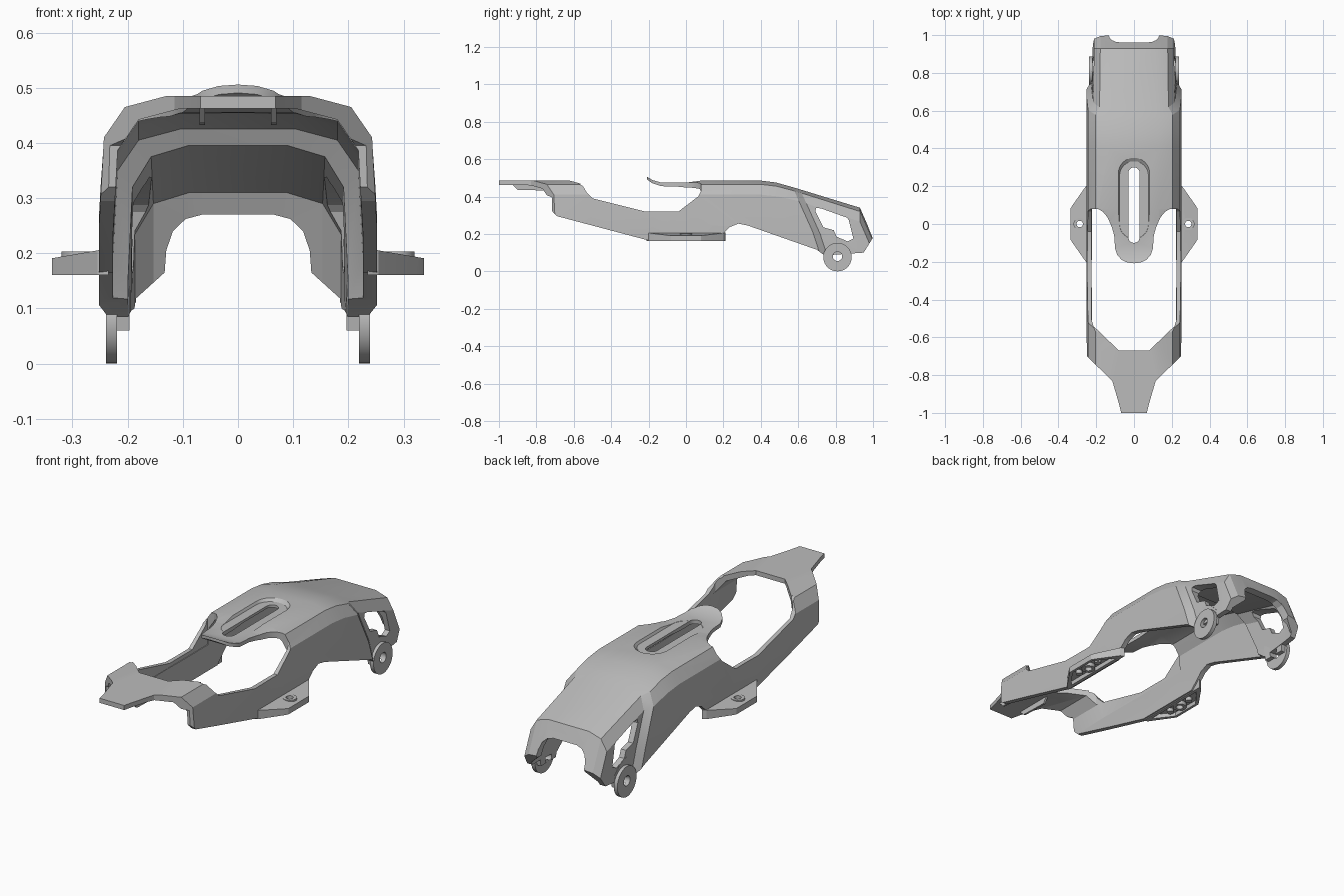
import bpy, bmesh, math
from mathutils import Vector

if "Cube" in bpy.data.objects:
    bpy.data.objects.remove(bpy.data.objects["Cube"])

grey = bpy.data.materials.new("mid_grey")
grey.use_nodes = True
grey.diffuse_color = (0.5, 0.5, 0.5, 1)
grey.node_tree.nodes["Principled BSDF"].inputs["Base Color"].default_value = (0.5, 0.5, 0.5, 1)


def finish(name, bm):
    bmesh.ops.recalc_face_normals(bm, faces=bm.faces)
    mesh = bpy.data.meshes.new(name)
    bm.to_mesh(mesh)
    bm.free()
    mesh.materials.append(grey)
    obj = bpy.data.objects.new(name, mesh)
    bpy.context.collection.objects.link(obj)
    return obj


def prism(name, points, axis, low, high, low_scale=1.0):
    """Extrude an outline along an axis; the low end may be scaled about its centre."""
    bm = bmesh.new()
    mid = sum((Vector(p) for p in points), Vector((0, 0))) / len(points)

    def ring(level, scale):
        out = []
        for p in points:
            a, b = mid + (Vector(p) - mid) * scale
            co = {"x": (level, a, b), "y": (a, level, b), "z": (a, b, level)}[axis]
            out.append(bm.verts.new(co))
        return out
    bottom, top = ring(low, low_scale), ring(high, 1)
    bm.faces.new(bottom)
    bm.faces.new(top)
    for i in range(len(points)):
        j = (i + 1) % len(points)
        bm.faces.new((bottom[i], bottom[j], top[j], top[i]))
    return finish(name, bm)


def circle(cx, cy, r, n=32):
    return [(cx + r * math.cos(2 * math.pi * i / n), cy + r * math.sin(2 * math.pi * i / n))
            for i in range(n)]


def slot(r, y0, y1, n=12):
    arc = [(r * math.cos(math.pi * i / n), r * math.sin(math.pi * i / n)) for i in range(n + 1)]
    return [(x, y1 - r + y) for x, y in arc] + [(-x, y0 + r - y) for x, y in arc]


def mirrored(half):
    return half + [(-x, y) for x, y in reversed(half) if x > 0]


def loft(name, stations, inset):
    """Arched body: each station is y, roof height, width factor and backward lean."""
    bm = bmesh.new()
    rings = []
    for y, top, k, lean in stations:
        half = [(0.13, 0), (0.205, 0.02), (0.243, 0.075), (0.252, 0.24)]
        pts = [(x * k - inset, top - d) for x, d in half]
        pts.append((pts[-1][0], -0.15))
        pts += [(-x, z) for x, z in reversed(pts)]
        rings.append([bm.verts.new((x, y + lean * (top - max(z, -0.05)), z)) for x, z in pts])
    for a, b in zip(rings, rings[1:]):
        for i in range(len(a)):
            j = (i + 1) % len(a)
            bm.faces.new((a[i], a[j], b[j], b[i]))
    bm.faces.new(rings[0])
    bm.faces.new(rings[-1])
    return finish(name, bm)


def boolean(target, tool, operation="DIFFERENCE"):
    mod = target.modifiers.new("cut", "BOOLEAN")
    mod.operation, mod.solver, mod.object = operation, "EXACT", tool
    bpy.context.view_layer.objects.active = target
    bpy.ops.object.modifier_apply(modifier=mod.name)
    bpy.data.objects.remove(tool)


def smooth(obj):
    bpy.ops.object.select_all(action="DESELECT")
    obj.select_set(True)
    bpy.context.view_layer.objects.active = obj
    bpy.ops.object.shade_smooth_by_angle(angle=math.radians(25))


# Arched shell: outer loft minus inner loft, stepping narrower at the rear
shell = loft("body_shell", [
    (-1, 0.485, 1, 0), (-0.5, 0.485, 1, 0), (-0.21, 0.507, 1, 0), (-0.18, 0.488, 1, 0),
    (-0.13, 0.474, 1, 0), (0, 0.474, 1, 0), (0.08, 0.485, 1, 0), (0.4, 0.485, 1, 0),
    (0.48, 0.475, 1, 0.2), (0.57, 0.45, 1, 0.45), (0.61, 0.438, 0.89, 0.45),
    (0.93, 0.34, 0.87, 0), (1.0, 0.18, 0.87, 0)], 0)
boolean(shell, loft("inner_cutter", [
    (-1.1, 0.462, 1, 0), (-0.5, 0.462, 1, 0), (-0.21, 0.492, 1, 0), (-0.18, 0.471, 1, 0),
    (-0.13, 0.455, 1, 0), (0, 0.453, 1, 0), (0.08, 0.46, 1, 0), (0.4, 0.46, 1, 0),
    (0.47, 0.45, 1, 0.2), (0.56, 0.425, 1, 0.45), (0.575, 0.395, 0.89, 0.45),
    (0.9, 0.31, 0.87, 0), (0.965, 0.165, 0.87, 0)], 0.025))

# Lower edge seen from the side
boolean(shell, prism("lower_cutter", [
    (-1.2, 0.41), (-0.75, 0.41), (-0.717, 0.395), (-0.715, 0.32), (-0.69, 0.295),
    (-0.2, 0.165), (0.16, 0.165), (0.235, 0.237), (0.28, 0.255), (0.33, 0.245), (0.7, 0.115),
    (0.74, 0.085), (0.88, 0.095), (0.95, 0.1), (1.0, 0.18), (1.1, 0.2), (1.1, -0.4),
    (-1.2, -0.4)], "x", -0.5, 0.5))

# Large top opening around the tongue
boolean(shell, prism("opening_cutter", mirrored([
    (0, -0.67), (0.08, -0.67), (0.215, -0.54), (0.226, -0.5), (0.226, 0.08), (0.19, 0.08),
    (0.165, 0.065), (0.14, 0.035), (0.118, -0.015), (0.105, -0.06), (0.1, -0.13),
    (0.088, -0.165), (0.065, -0.19), (0.035, -0.204), (0, -0.208)]), "z", 0.3, 0.7))

# Sides: lowered sill, tapered nose outline and rear window
for s in (-1, 1):
    low, high = sorted((s * 0.19, s * 0.4))
    boolean(shell, prism("sill_cutter", [
        (-0.64, 0.489), (-0.59, 0.478), (-0.55, 0.455), (-0.53, 0.42), (-0.5, 0.39),
        (-0.22, 0.32), (-0.04, 0.32), (0.065, 0.4), (0.08, 0.43), (0.08, 0.7),
        (-0.64, 0.7)], "x", low, high))
    boolean(shell, prism("nose_cutter", [
        (s * x, y) for x, y in [(0.068, -1.1), (0.068, -1), (0.08, -0.95), (0.115, -0.83),
                                (0.25, -0.7), (0.4, -0.7), (0.4, -1.1)]], "z", 0.3, 0.7))
    low, high = sorted((s * 0.12, s * 0.4))
    boolean(shell, prism("window_cutter", [
        (0.695, 0.338), (0.72, 0.337), (0.86, 0.287), (0.87, 0.275), (0.895, 0.175),
        (0.865, 0.16), (0.805, 0.185), (0.79, 0.22), (0.735, 0.235), (0.692, 0.32)],
        "x", low, high))

# Rear notch, recessed channel and long slot
boolean(shell, prism("notch_cutter", mirrored([
    (0, 0.27), (0.065, 0.27), (0.095, 0.262), (0.118, 0.24), (0.13, 0.205), (0.133, 0.165),
    (0.185, 0.118), (0.185, -0.2)]), "y", 0.85, 1.2))
boolean(shell, prism("channel_cutter", slot(0.085, -0.1, 0.355), "z", 0.473, 0.488, 0.9))
boolean(shell, prism("slot_cutter", slot(0.03, -0.1, 0.3), "z", 0.35, 0.7))
smooth(shell)

for s, side in ((1, "left"), (-1, "right")):
    # Mounting wing: sloped top, hollow underside, bolt boss
    wing = prism(side + "_wing", [(s * x, y) for x, y in [
        (0.235, 0.21), (0.255, 0.2), (0.325, 0.1), (0.337, 0.08), (0.337, -0.08),
        (0.325, -0.1), (0.255, -0.2), (0.235, -0.21)]], "z", 0.161, 0.24)
    boolean(wing, prism("slope_cutter", [
        (s * 0.2, 0.208), (s * 0.25, 0.206), (s * 0.4, 0.18), (s * 0.4, 0.4), (s * 0.2, 0.4)],
        "y", -0.5, 0.5))
    boolean(wing, prism("pocket_cutter", [(s * x, y) for x, y in [
        (0.252, 0.17), (0.324, 0.075), (0.324, -0.075), (0.252, -0.17)]], "z", 0.1, 0.182))
    boolean(wing, prism("boss", circle(s * 0.287, 0, 0.033), "z", 0.163, 0.203), "UNION")
    boolean(wing, prism("bolt_cutter", circle(s * 0.287, 0, 0.017), "z", 0, 0.4))
    for y in (-0.07, 0.07):
        boolean(wing, prism("rib", circle(s * 0.287, y, 0.016, 16), "z", 0.164, 0.188), "UNION")
    smooth(wing)

    # Rear pivot lug with a hole and a web rising into the wall
    low, high = sorted((s * 0.219, s * 0.239))
    lug = prism(side + "_pivot_lug", circle(0.81, 0.076, 0.076, 40), "x", low, high)
    low, high = sorted((s * 0.197, s * 0.222))
    boolean(lug, prism("web", [(0.75, 0.06), (0.74, 0.13), (0.78, 0.19), (0.84, 0.17),
                               (0.88, 0.13), (0.87, 0.06)], "x", low, high), "UNION")
    boolean(lug, prism("pivot_cutter", circle(0.81, 0.08, 0.025), "x", -0.5, 0.5))
    smooth(lug)

    # Small hook rib under the nose
    low, high = sorted((s * 0.06, s * 0.07))
    prism(side + "_nose_rib", [(-0.93, 0.465), (-0.9, 0.436), (-0.75, 0.432), (-0.73, 0.465)],
          "x", low, high)
